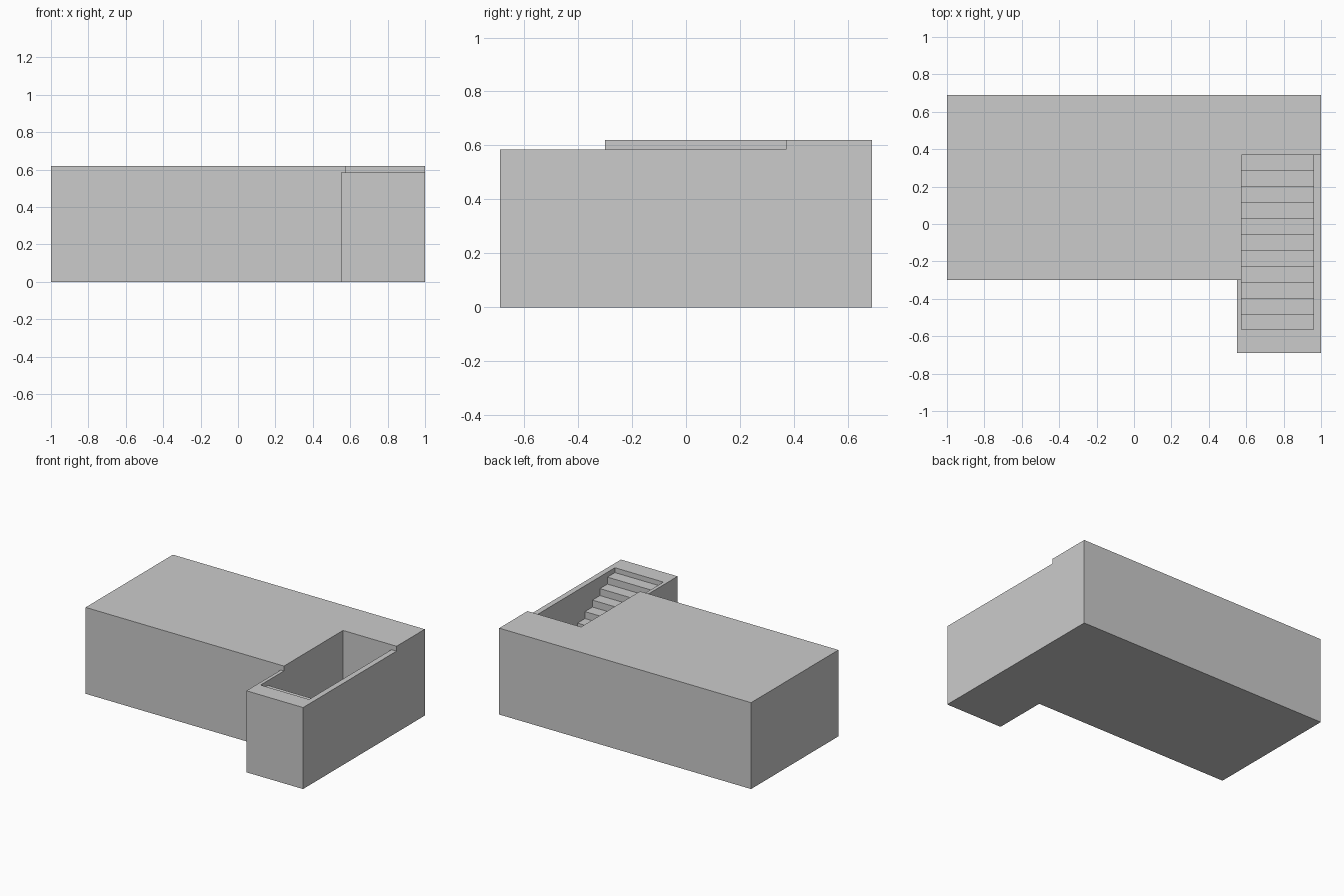
import bpy
import bmesh
from mathutils import Vector

if "Cube" in bpy.data.objects:
    bpy.data.objects.remove(bpy.data.objects["Cube"])


def prism(name, points, offset):
    """Extrude a closed outline along an offset vector."""
    bm = bmesh.new()
    face = bm.faces.new([bm.verts.new(p) for p in points])
    out = bmesh.ops.extrude_face_region(bm, geom=[face])
    verts = [g for g in out["geom"] if isinstance(g, bmesh.types.BMVert)]
    bmesh.ops.translate(bm, verts=verts, vec=Vector(offset))
    bmesh.ops.recalc_face_normals(bm, faces=bm.faces)
    mesh = bpy.data.meshes.new(name)
    bm.to_mesh(mesh)
    bm.free()
    obj = bpy.data.objects.new(name, mesh)
    bpy.context.collection.objects.link(obj)
    return obj


def cut(target, cutter):
    """Subtract a cutter, then discard it."""
    cutter.hide_render = True
    mod = target.modifiers.new("cut", 'BOOLEAN')
    mod.operation = 'DIFFERENCE'
    mod.solver = 'EXACT'
    mod.object = cutter
    bpy.context.view_layer.objects.active = target
    bpy.ops.object.modifier_apply(modifier=mod.name)
    bpy.data.objects.remove(cutter, do_unlink=True)


TOP, RIM = 0.62, 0.585
FRONT, BACK, STEP_IN = -0.69, 0.69, -0.30
PIT_L, PIT_R, PIT_F, PIT_B = 0.575, 0.96, -0.565, 0.37

# L-shaped platform
outline = [(-1, STEP_IN), (0.55, STEP_IN), (0.55, FRONT),
           (1, FRONT), (1, BACK), (-1, BACK)]
platform = prism("platform_with_stairwell",
                 [(x, y, 0) for x, y in outline], (0, 0, TOP))

# Lowered rim around the stairwell
rim = [(0.45, -0.8), (1.1, -0.8), (1.1, PIT_B), (PIT_L, PIT_B),
       (PIT_L, STEP_IN), (0.45, STEP_IN)]
cut(platform, prism("rim_cutter", [(x, y, RIM) for x, y in rim], (0, 0, 0.2)))

# Stairs descending towards the back
steps = 11
run = (PIT_B - PIT_F) / steps
first, rise = 0.55, 0.05
profile = [(PIT_F, 0.8)]
for i in range(steps):
    z = first - i * rise
    profile += [(PIT_F + i * run, z), (PIT_F + (i + 1) * run, z)]
profile.append((PIT_B, 0.8))
cut(platform, prism("stair_cutter", [(PIT_L, y, z) for y, z in profile],
                    (PIT_R - PIT_L, 0, 0)))
